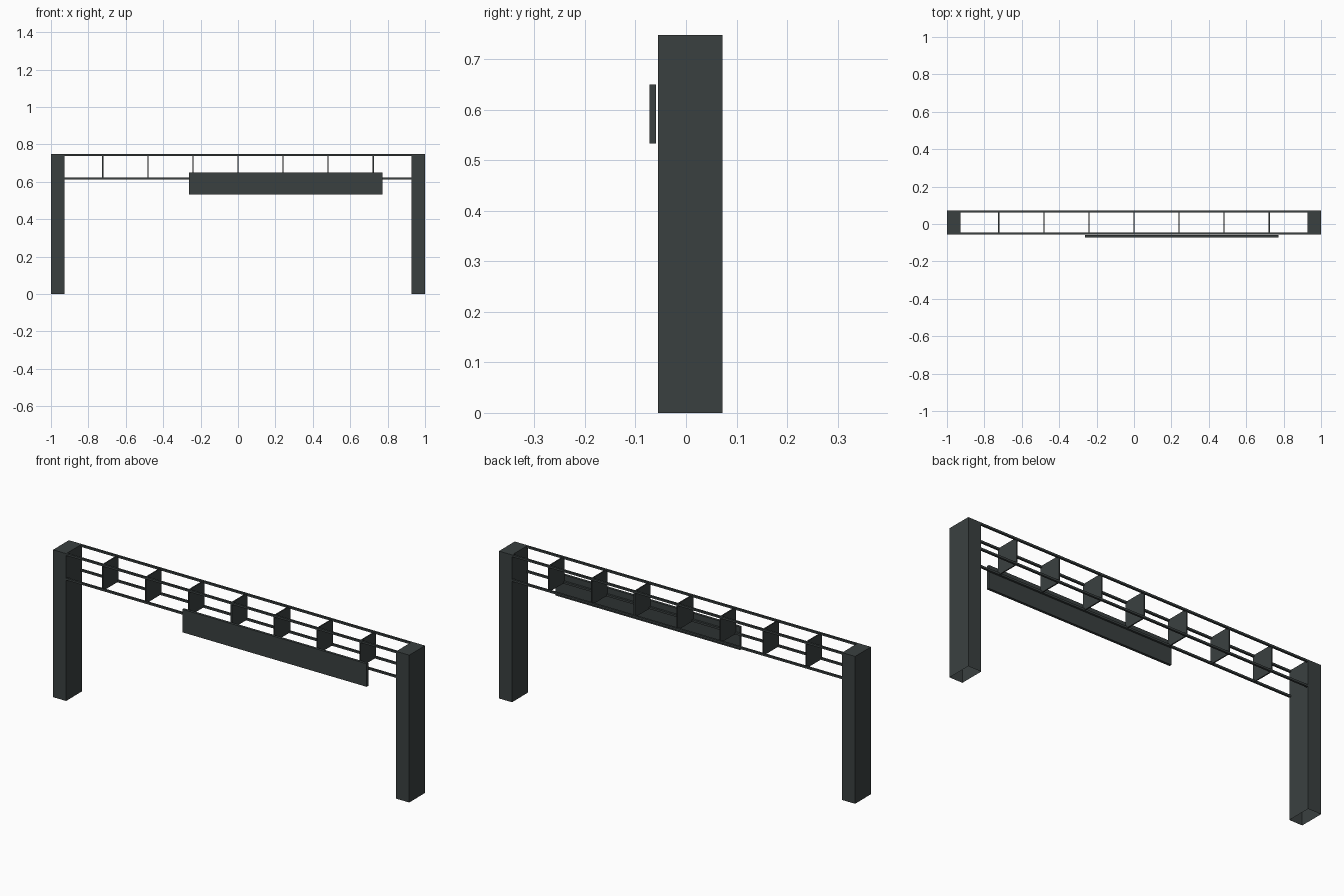
import bpy
import bmesh

if "Cube" in bpy.data.objects:
    bpy.data.objects.remove(bpy.data.objects["Cube"], do_unlink=True)

steel = bpy.data.materials.new("dark grey steel")
steel.use_nodes = True
colour = (0.042, 0.051, 0.051, 1)
steel.diffuse_color = colour
steel.node_tree.nodes["Principled BSDF"].inputs["Base Color"].default_value = colour


def box(name, x, y, z, open_bottom=False):
    """Box from (min, max) ranges, optionally without its underside."""
    bm = bmesh.new()
    bmesh.ops.create_cube(bm, size=1)
    for v in bm.verts:
        v.co = [r[0] if c < 0 else r[1] for c, r in zip(v.co, (x, y, z))]
    bm.normal_update()
    if open_bottom:
        under = [f for f in bm.faces if f.normal.z < -0.5]
        bmesh.ops.delete(bm, geom=under, context="FACES_ONLY")
    mesh = bpy.data.meshes.new(name)
    bm.to_mesh(mesh)
    bm.free()
    mesh.materials.append(steel)
    obj = bpy.data.objects.new(name, mesh)
    bpy.context.collection.objects.link(obj)


FRONT, BACK = -0.055, 0.072
TOP, LOW = 0.748, 0.613
INNER = 0.927
RAIL = 0.01

# Hollow posts, open underneath
box("left_post", (INNER, 1), (FRONT, BACK), (0, TOP), True)
box("right_post", (-1, -INNER), (FRONT, BACK), (0, TOP), True)

# Four thin rails between the posts
for side, y in (("front", FRONT), ("back", BACK - RAIL)):
    for level, z in (("lower", LOW), ("upper", TOP - RAIL)):
        box(f"{side}_{level}_rail", (-INNER, INNER), (y, y + RAIL), (z, z + RAIL))

# Cross plates bracing the rails
for i in range(-3, 4):
    x = i * 0.241
    box(f"cross_plate_{i + 4}", (x - 0.003, x + 0.003),
        (FRONT + 0.001, BACK - 0.001), (LOW + 0.001, TOP - 0.001))

# Sign board hung in front of the rails
box("sign_board", (-0.262, 0.773), (-0.072, -0.059), (0.533, 0.65))
